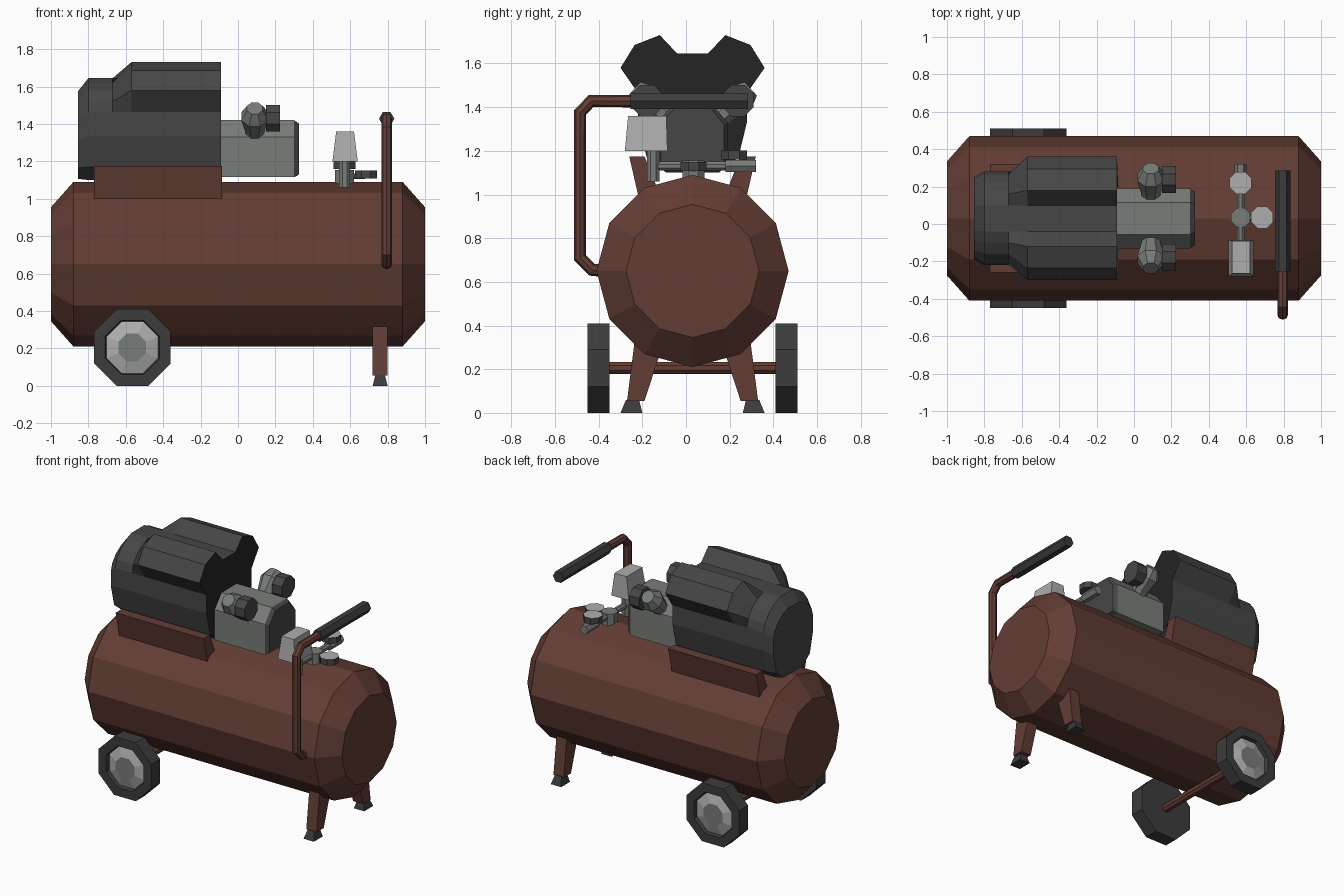
import bpy, bmesh, math
from mathutils import Vector

if "Cube" in bpy.data.objects:
    bpy.data.objects.remove(bpy.data.objects["Cube"])

CY = 0.03  # symmetry plane of the machine


def material(name, r, g, b):
    m = bpy.data.materials.new(name)
    m.diffuse_color = (r, g, b, 1)
    m.use_nodes = True
    m.node_tree.nodes["Principled BSDF"].inputs["Base Color"].default_value = m.diffuse_color
    return m


BROWN = material("brown_paint", 0.125, 0.047, 0.036)
SHROUD = material("charcoal_plastic", 0.062, 0.062, 0.062)
BLACK = material("black_plastic", 0.018, 0.018, 0.018)
RUBBER = material("dark_rubber", 0.045, 0.045, 0.045)
METAL = material("grey_metal", 0.19, 0.205, 0.19)
LIGHT = material("light_grey", 0.42, 0.42, 0.42)


def loft(name, rings, mats, pick=None):
    """Skin rings of points; pick[i] is the material of section i, the last two are start/end caps."""
    bm = bmesh.new()
    vs = [[bm.verts.new(p) for p in r] for r in rings]
    n = len(rings[0])
    pick = pick or [0] * (len(rings) + 1)
    for i in range(len(rings) - 1):
        for k in range(n):
            j = (k + 1) % n
            f = bm.faces.new((vs[i][k], vs[i][j], vs[i + 1][j], vs[i + 1][k]))
            f.material_index = pick[i]
    bm.faces.new(vs[0][::-1]).material_index = pick[-2]
    bm.faces.new(vs[-1]).material_index = pick[-1]
    bmesh.ops.recalc_face_normals(bm, faces=bm.faces)
    me = bpy.data.meshes.new(name)
    bm.to_mesh(me)
    bm.free()
    for m in mats:
        me.materials.append(m)
    ob = bpy.data.objects.new(name, me)
    bpy.context.collection.objects.link(ob)
    return ob


def ring(c, axis, r, n, phase=0.0):
    axis = Vector(axis).normalized()
    u = Vector((0, 1, 0)) if abs(axis.x) > 0.9 else Vector((1, 0, 0))
    v = axis.cross(u)
    return [Vector(c) + r * (math.cos(a) * u + math.sin(a) * v)
            for a in (phase + 2 * math.pi * k / n for k in range(n))]


def rod(name, a, b, r, n, mats, phase=0.0, r2=None, pick=None):
    d = Vector(b) - Vector(a)
    return loft(name, [ring(a, d, r, n, phase), ring(b, d, r2 or r, n, phase)], mats, pick)


def tube(name, path, r, n, mat):
    """Mitred tube along a path lying in a plane of constant x."""
    pts = [Vector(p) for p in path]
    rings = []
    for i, p in enumerate(pts):
        d0 = (p - pts[i - 1]).normalized() if i else (pts[1] - p).normalized()
        d1 = (pts[i + 1] - p).normalized() if i < len(pts) - 1 else d0
        rings.append(ring(p, d0 + d1, r, n))
    return loft(name, rings, [mat])


def rect(x0, x1, y0, y1, z):
    return [(x0, y0, z), (x1, y0, z), (x1, y1, z), (x0, y1, z)]


def section(x, half, sy=1.0, z0=0.0, sz=1.0):
    """Symmetric cross-section at x from half-profile points (offset, z)."""
    pts = [(x, CY + o * sy, z0 + (z - z0) * sz) for o, z in half]
    return pts + [(x, 2 * CY - y, z) for _, y, z in reversed(pts)]


E = math.pi / 8

# Air tank
loft("tank", [ring((x, CY, 0.65), (1, 0, 0), r, 12)
              for x, r in ((-1, 0.305), (-0.88, 0.44), (0.88, 0.44), (1, 0.305))], [BROWN])

# Axle, wheels, legs, feet and cradle plates, mirrored side to side
rod("axle", (-0.565, CY - 0.39, 0.205), (-0.565, CY + 0.39, 0.205), 0.03, 8, [BROWN], E)
for side, s in (("front", -1), ("back", 1)):
    loft(side + "_wheel",
         [ring((-0.565, CY + s * o, 0.205), (0, 1, 0), r, 8, E)
          for o, r in ((0.38, 0.222), (0.48, 0.222), (0.48, 0.157), (0.455, 0.15), (0.477, 0.08))],
         [RUBBER, LIGHT, METAL], [0, 0, 0, 1, 0, 2])

    def mir(x0, x1, a, b, z):
        return rect(x0, x1, CY + s * a, CY + s * b, z)
    loft(side + "_leg", [mir(0.72, 0.80, 0.22, 0.30, 0.055),
                         mir(0.72, 0.80, 0.13, 0.265, 0.33)], [BROWN])
    loft(side + "_foot", [mir(0.72, 0.80, 0.23, 0.33, 0.0),
                          mir(0.735, 0.785, 0.245, 0.305, 0.06)], [RUBBER])
    loft(side + "_cradle_plate", [mir(-0.77, -0.085, 0.15, 0.25, 1.0),
                                  mir(-0.77, -0.085, 0.22, 0.29, 1.175)], [BROWN])

# Motor shroud: rounded rear body flaring into two upper lobes
body = [(0.07, 1.645), (0.13, 1.62), (0.19, 1.58), (0.235, 1.52),
        (0.25, 1.465), (0.25, 1.335), (0.21, 1.17), (0.12, 1.10)]
lobe = [(0.07, 1.645), (0.15, 1.73), (0.265, 1.685), (0.33, 1.58)] + body[4:]
loft("motor_shroud",
     [section(-0.855, body, 0.88, 1.145, 0.86), section(-0.80, body), section(-0.67, body),
      section(-0.57, lobe), section(-0.09, lobe)],
     [SHROUD, BLACK], [0, 0, 0, 0, 0, 1])

# Pump crankcase with dark end cover
case = [(0.085, 1.42), (0.16, 1.33), (0.16, 1.115)]
loft("crankcase", [section(-0.09, case), section(0.30, case),
                   section(0.325, case, 0.9, 1.25, 0.9)],
     [METAL, SHROUD], [0, 1, 0, 1])

# Cylinder heads in a V, each with an intake filter
for side, s in (("front", -1), ("back", 1)):
    d = Vector((0, s * 0.74, 0.67))
    base = Vector((0.09, CY + s * 0.13, 1.36))
    loft(side + "_cylinder_head",
         [ring(base + d * t, d, r, 8, E)
          for t, r in ((-0.04, 0.05), (0.02, 0.055), (0.12, 0.078), (0.185, 0.045))], [METAL])
    c = base + d * 0.105
    rod(side + "_intake_filter", c + Vector((0.06, 0, 0)), c + Vector((0.135, 0, 0)),
        0.078, 8, [SHROUD], E)

# Manifold pipes
rod("manifold_post", (0.57, 0.035, 1.05), (0.57, 0.035, 1.155), 0.055, 8, [METAL], E)
rod("manifold_pipe", (0.57, -0.17, 1.13), (0.57, 0.19, 1.13), 0.022, 8, [METAL], E)
rod("outlet_fitting", (0.57, 0.18, 1.13), (0.57, 0.32, 1.13), 0.032, 6, [METAL])
rod("switch_post", (0.57, -0.15, 1.06), (0.57, -0.15, 1.21), 0.032, 8, [METAL], E)
rod("gauge_arm", (0.57, 0.035, 1.12), (0.68, 0.035, 1.12), 0.018, 6, [METAL])

# Gauges with pale dials
for name, x, y, z in (("rear_gauge", 0.57, 0.22, 1.16), ("side_gauge", 0.685, 0.035, 1.108)):
    rod(name, (x, y, z), (x, y, z + 0.042), 0.064, 8, [SHROUD, LIGHT], E, pick=[0, 0, 1])

# Pressure switch box
loft("pressure_switch", [rect(0.505, 0.64, -0.28, -0.085, 1.2),
                         rect(0.525, 0.62, -0.265, -0.09, 1.36)], [LIGHT])

# Handle tube and grip
HX = 0.795
tube("handle_tube", [(HX, -0.36, 0.65), (HX, -0.43, 0.655), (HX, -0.485, 0.71), (HX, -0.485, 1.375),
                     (HX, -0.435, 1.428), (HX, -0.24, 1.428)], 0.029, 8, BROWN)
rod("handle_grip", (HX, -0.255, 1.428), (HX, 0.285, 1.428), 0.041, 6, [RUBBER])
